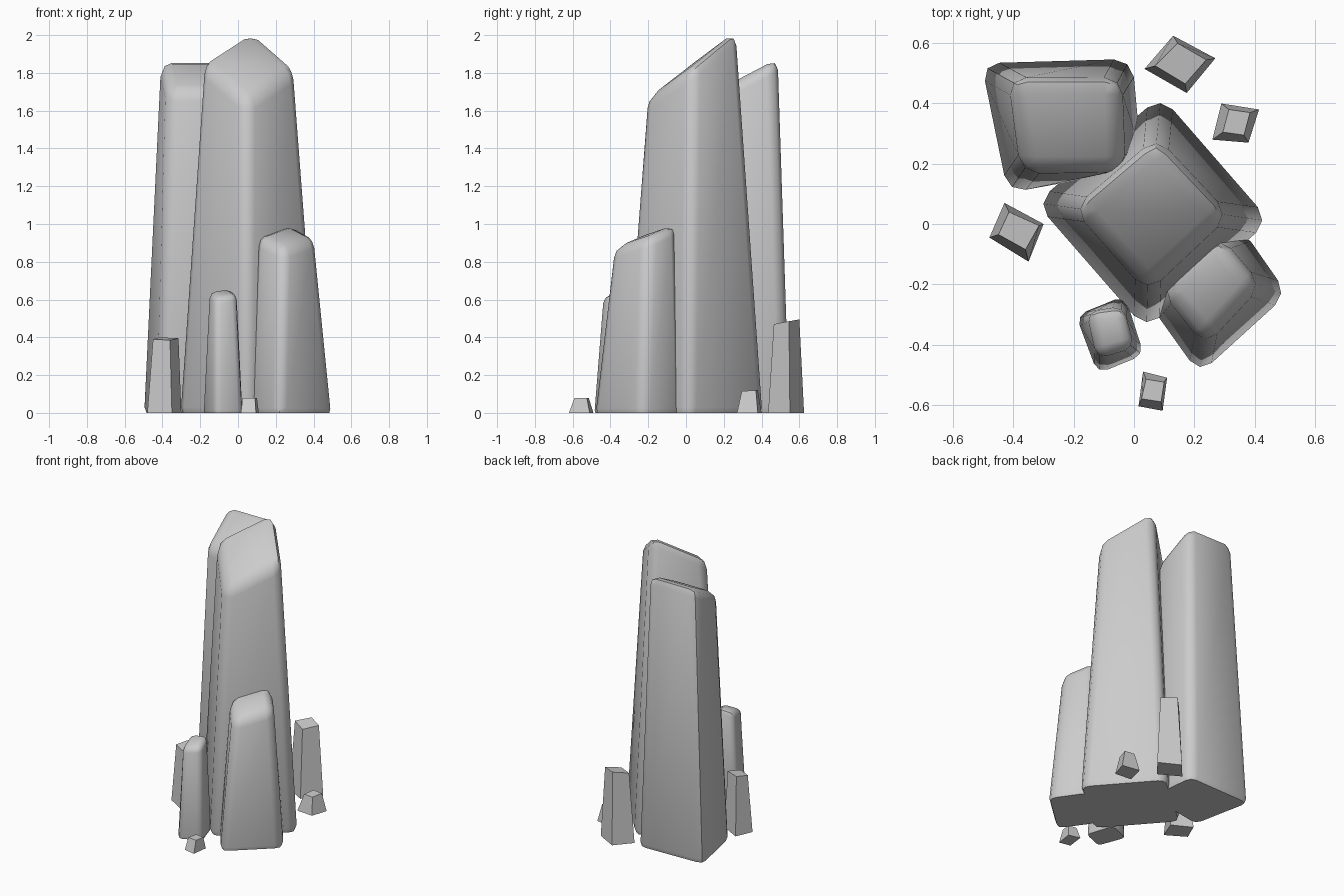
import bpy, bmesh, math


def prism(name, base, top, base_z=0.0, bevel=0.0):
    """Tapered four-sided stone: base (x, y) corners, top (x, y, z) corners."""
    bm = bmesh.new()
    lower = [bm.verts.new((x, y, base_z)) for x, y in base]
    upper = [bm.verts.new(p) for p in top]
    bm.faces.new(lower[::-1])
    bm.faces.new(upper)
    for i in range(4):
        j = (i + 1) % 4
        bm.faces.new((lower[i], lower[j], upper[j], upper[i]))
    bmesh.ops.recalc_face_normals(bm, faces=bm.faces[:])
    if bevel:
        # Round every edge, then slice the buried foot off flat at the ground
        bmesh.ops.bevel(bm, geom=bm.edges[:], offset=bevel, segments=2,
                        profile=0.5, affect='EDGES', clamp_overlap=True)
        bmesh.ops.bisect_plane(bm, geom=bm.verts[:] + bm.edges[:] + bm.faces[:],
                               plane_co=(0, 0, 0), plane_no=(0, 0, 1),
                               clear_inner=True)
        bmesh.ops.holes_fill(bm, edges=[e for e in bm.edges if e.is_boundary])
        bmesh.ops.recalc_face_normals(bm, faces=bm.faces[:])
    mesh = bpy.data.meshes.new(name)
    bm.to_mesh(mesh)
    bm.free()
    obj = bpy.data.objects.new(name, mesh)
    bpy.context.collection.objects.link(obj)
    if bevel:
        bpy.ops.object.select_all(action='DESELECT')
        obj.select_set(True)
        bpy.context.view_layer.objects.active = obj
        bpy.ops.object.shade_smooth_by_angle(angle=math.radians(50))
    return obj


# Large rounded columns, with slanted tops
prism("main_column",
      [(-0.33, 0.07), (0.04, -0.355), (0.455, 0.01), (0.09, 0.43)],
      [(-0.2, 0.05, 1.86), (0.045, -0.225, 1.65), (0.315, 0.03, 1.83), (0.075, 0.285, 2.04)],
      base_z=-0.03, bevel=0.06)
prism("back_column",
      [(-0.42, 0.10), (0.03, 0.185), (-0.005, 0.55), (-0.51, 0.535)],
      [(-0.375, 0.17, 1.71), (-0.03, 0.17, 1.71), (-0.04, 0.485, 1.875), (-0.415, 0.485, 1.875)],
      base_z=-0.03, bevel=0.06)
prism("front_column",
      [(0.05, -0.27), (0.215, -0.505), (0.515, -0.235), (0.36, -0.01)],
      [(0.09, -0.22, 0.94), (0.24, -0.40, 0.87), (0.42, -0.20, 0.93), (0.28, -0.04, 1.01)],
      base_z=-0.03, bevel=0.055)
prism("small_column",
      [(-0.195, -0.305), (-0.12, -0.50), (0.035, -0.435), (-0.03, -0.235)],
      [(-0.155, -0.29, 0.65), (-0.125, -0.445, 0.61), (0.0, -0.41, 0.63), (-0.035, -0.275, 0.66)],
      base_z=-0.02, bevel=0.035)

# Small sharp-edged shards scattered around the foot
prism("back_shard",
      [(0.035, 0.515), (0.175, 0.435), (0.27, 0.55), (0.13, 0.625)],
      [(0.07, 0.525, 0.48), (0.17, 0.465, 0.47), (0.24, 0.545, 0.485), (0.145, 0.60, 0.495)])
prism("right_shard",
      [(0.26, 0.28), (0.38, 0.27), (0.415, 0.38), (0.29, 0.40)],
      [(0.295, 0.305, 0.115), (0.365, 0.295, 0.115), (0.385, 0.37, 0.12), (0.315, 0.38, 0.12)])
prism("left_shard",
      [(-0.48, -0.045), (-0.35, -0.125), (-0.30, 0.0), (-0.43, 0.07)],
      [(-0.45, -0.035, 0.39), (-0.36, -0.085, 0.385), (-0.315, -0.005, 0.395), (-0.415, 0.04, 0.40)])
prism("front_shard",
      [(0.015, -0.605), (0.095, -0.62), (0.11, -0.51), (0.03, -0.49)],
      [(0.025, -0.58, 0.08), (0.09, -0.59, 0.08), (0.10, -0.525, 0.08), (0.04, -0.515, 0.08)])
